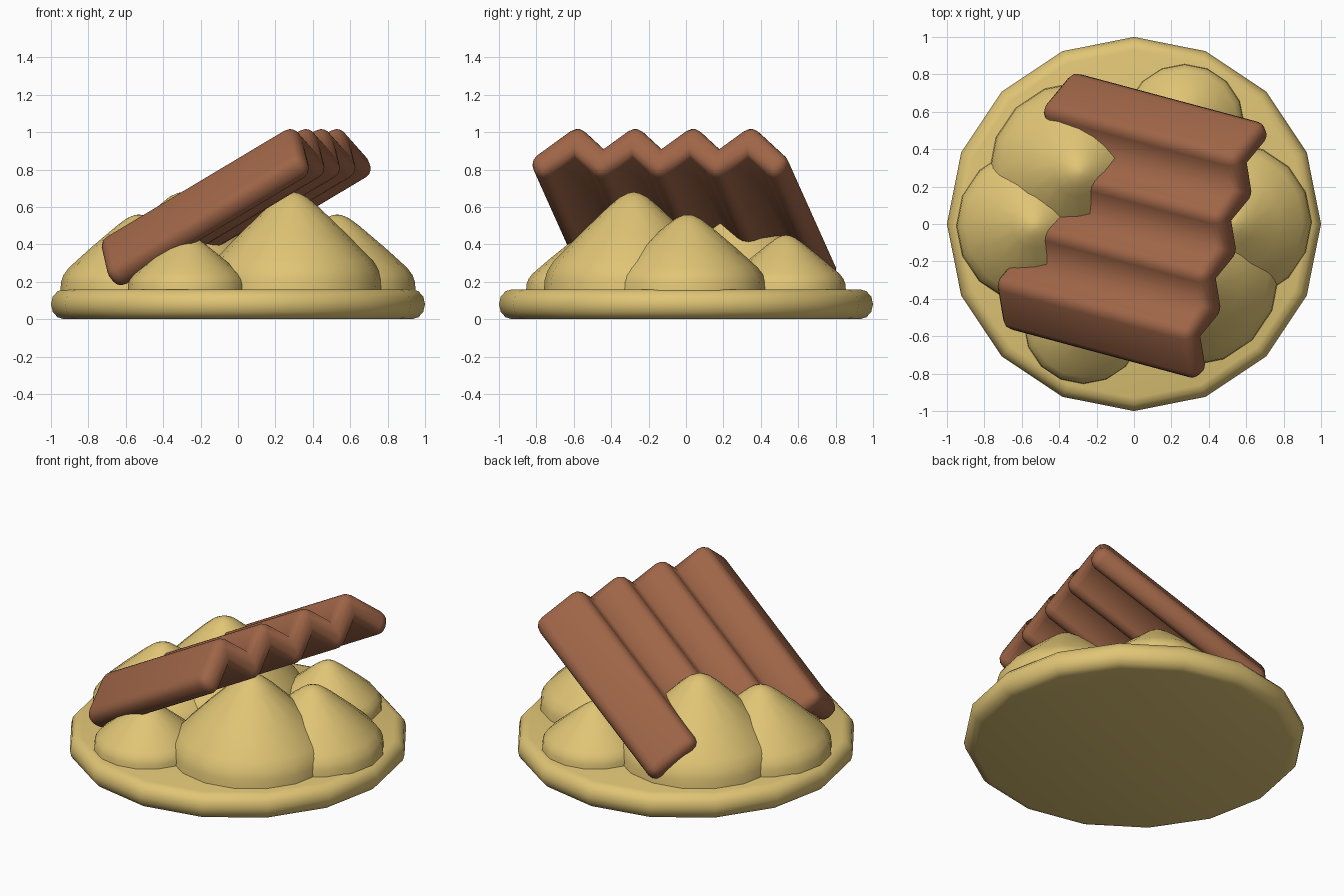
import bpy, bmesh, math
from mathutils import Matrix, Vector

cube = bpy.data.objects.get("Cube")
if cube:
    bpy.data.objects.remove(cube, do_unlink=True)


def material(name, rgb):
    m = bpy.data.materials.new(name)
    m.use_nodes = True
    m.diffuse_color = (*rgb, 1)
    m.node_tree.nodes["Principled BSDF"].inputs["Base Color"].default_value = (*rgb, 1)
    return m


tan = material("tan", (0.75, 0.56, 0.18))
brown = material("brown", (0.345, 0.13, 0.063))


def finish(bm, name, mat, angle):
    bmesh.ops.recalc_face_normals(bm, faces=bm.faces)
    mesh = bpy.data.meshes.new(name)
    bm.to_mesh(mesh)
    bm.free()
    mesh.materials.append(mat)
    ob = bpy.data.objects.new(name, mesh)
    bpy.context.collection.objects.link(ob)
    bpy.ops.object.select_all(action="DESELECT")
    ob.select_set(True)
    bpy.context.view_layer.objects.active = ob
    bpy.ops.object.shade_smooth_by_angle(angle=math.radians(angle))
    return ob


def lathe(name, profile, mat, location=(0, 0, 0), sides=16):
    """Spin a (radius, height) profile about the z axis."""
    bm = bmesh.new()
    verts = [bm.verts.new((r, 0, z)) for r, z in profile]
    edges = [bm.edges.new(pair) for pair in zip(verts, verts[1:])]
    bmesh.ops.spin(bm, geom=verts + edges, cent=(0, 0, 0), axis=(0, 0, 1),
                   angle=math.tau, steps=sides)
    bmesh.ops.remove_doubles(bm, verts=bm.verts, dist=0.0005)
    ob = finish(bm, name, mat, 50)
    ob.location = location
    return ob


# Round base with a fully rounded rim
TOP = 0.16
RIM = [(0.93 + 0.07 * math.cos(a), TOP / 2 * (1 + math.sin(a)))
       for a in (math.radians(d) for d in range(-90, 91, 30))]
lathe("base", [(0, 0)] + RIM + [(0, TOP)], tan)

# Mounds, in pairs turned half way round from each other
MOUND = [(0, 1), (0.06, 0.99), (0.15, 0.95), (0.28, 0.85), (0.6, 0.565),
         (0.89, 0.29), (0.96, 0.19), (0.99, 0.1), (1, -0.02)]
for size, x, y, r, h in [("large", 0.295, -0.28, 0.48, 0.52),
                         ("medium", 0.53, 0.01, 0.42, 0.40),
                         ("small", -0.27, -0.535, 0.32, 0.29)]:
    for sign, suffix in ((1, "a"), (-1, "b")):
        lathe(f"{size}_mound_{suffix}", [(a * r, b * h) for a, b in MOUND], tan,
              (sign * x, sign * y, TOP))

# Corrugated slab: zigzag cross-section extruded along its length
STEP, AMP, THICK, LENGTH = 0.16, 0.145, 0.19, 1.25


def zigzag(offset, end):
    pts = [(i * STEP, offset + (AMP / 2 if i % 2 else -AMP / 2)) for i in range(-3, 4)]
    n = offset + AMP / 2 - AMP / STEP * (end - 3 * STEP)
    return [(-end, n)] + pts + [(end, n)]


outline = zigzag(THICK / 2, 0.73) + zigzag(-THICK / 2, 0.645)[::-1]
bm = bmesh.new()
face = bm.faces.new([bm.verts.new((-LENGTH / 2, w, n)) for w, n in outline])
new = bmesh.ops.extrude_face_region(bm, geom=[face])["geom"]
bmesh.ops.translate(bm, vec=(LENGTH, 0, 0),
                    verts=[g for g in new if isinstance(g, bmesh.types.BMVert)])
bmesh.ops.recalc_face_normals(bm, faces=bm.faces)
outer = [e for e in bm.edges if e.is_convex and e.calc_face_angle() > 0.3]
bmesh.ops.bevel(bm, geom=outer, offset=0.058, segments=3, profile=0.5,
                affect="EDGES", clamp_overlap=True)
slab = finish(bm, "corrugated_slab", brown, 95)
slab.matrix_world = (Matrix.Translation(Vector((-0.03, 0, 0.6)))
                     @ Matrix.Rotation(math.radians(-15), 4, "Z")
                     @ Matrix.Rotation(math.radians(-30), 4, "Y"))
